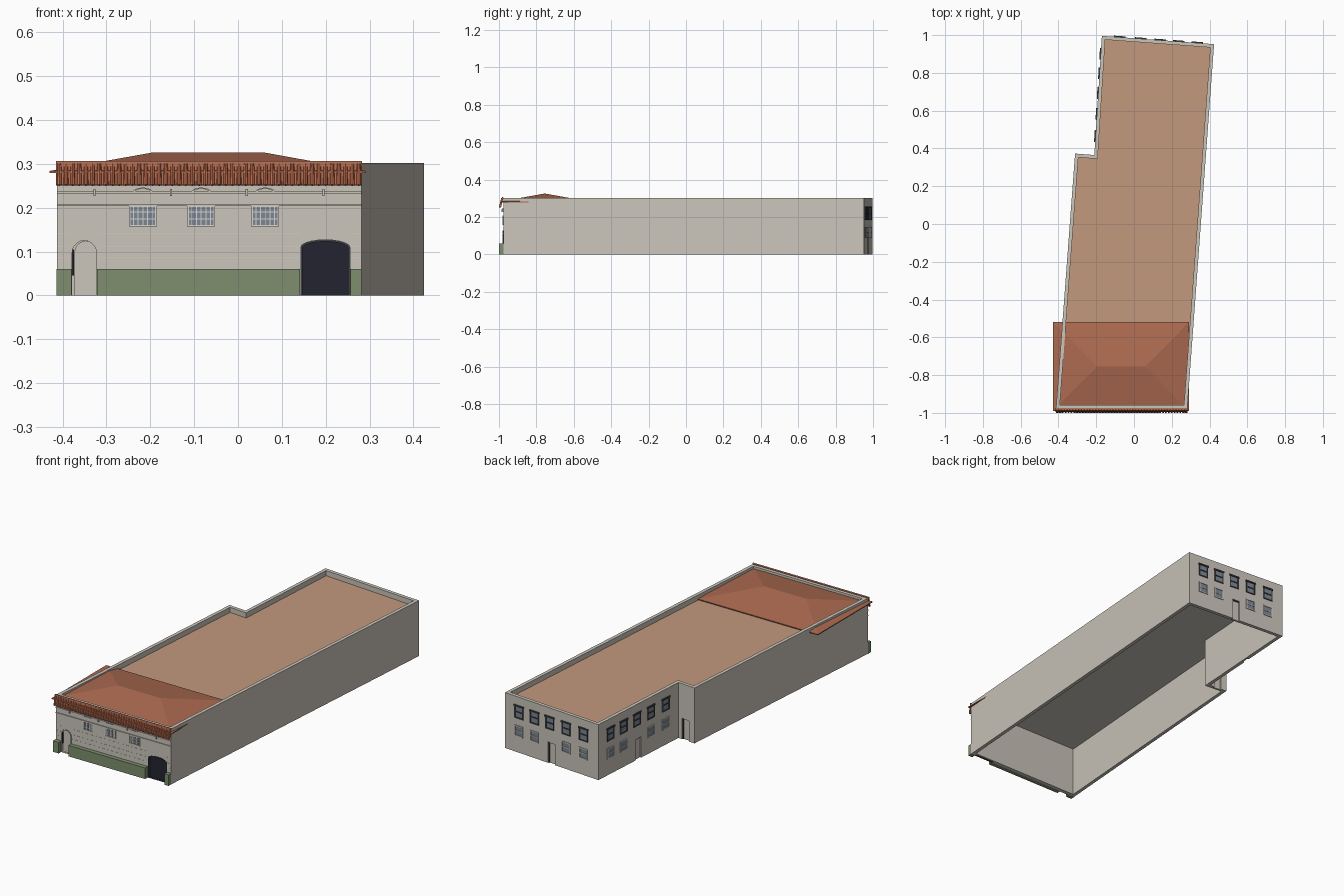
import bpy, bmesh, math
from mathutils import Matrix, Vector

if "Cube" in bpy.data.objects:
    bpy.data.objects.remove(bpy.data.objects["Cube"], do_unlink=True)


def material(name, *rgb):
    lin = [(c / 255 / 12.92) if c < 11 else ((c / 255 + 0.055) / 1.055) ** 2.4 for c in rgb]
    m = bpy.data.materials.new(name)
    m.use_nodes = True
    m.diffuse_color = (*lin, 1)
    m.node_tree.nodes["Principled BSDF"].inputs["Base Color"].default_value = (*lin, 1)
    return m


STONE = material("warm stone", 203, 197, 187)
TRIM = material("pale trim", 216, 212, 204)
GREEN = material("sage green", 126, 143, 110)
ROOF = material("terracotta roof", 172, 106, 80)
TILE = material("orange tile", 190, 106, 74)
DECK = material("tan deck", 194, 153, 125)
NAVY = material("dark navy", 36, 36, 48)
GLASS = material("blue grey glass", 124, 134, 148)
FRAME = material("charcoal frame", 62, 64, 68)


class Part:
    """Collects simple solids into one named object."""

    def __init__(self, name, *mats):
        self.name, self.mats, self.bm = name, mats, bmesh.new()

    def loop(self, M, pts, y):
        return [self.bm.verts.new(M @ Vector((a, y, b))) for a, b in pts]

    def prism(self, M, pts, y0, y1):
        a, b = self.loop(M, pts, y0), self.loop(M, pts, y1)
        self.bm.faces.new(a)
        self.bm.faces.new(b[::-1])
        for i in range(len(a)):
            self.bm.faces.new((a[i - 1], b[i - 1], b[i], a[i]))

    def box(self, M, x0, x1, y0, y1, z0, z1):
        self.prism(M, [(x0, z0), (x1, z0), (x1, z1), (x0, z1)], y0, y1)

    def ring(self, M, outer, inner, y0, y1):
        loops = [self.loop(M, p, y) for p, y in
                 ((outer, y0), (outer, y1), (inner, y1), (inner, y0))]
        for k in range(4):
            a, b = loops[k - 1], loops[k]
            for i in range(len(a)):
                self.bm.faces.new((a[i - 1], b[i - 1], b[i], a[i]))

    def finish(self):
        bmesh.ops.recalc_face_normals(self.bm, faces=self.bm.faces)
        mesh = bpy.data.meshes.new(self.name)
        self.bm.to_mesh(mesh)
        self.bm.free()
        for m in self.mats:
            mesh.materials.append(m)
        ob = bpy.data.objects.new(self.name, mesh)
        bpy.context.scene.collection.objects.link(ob)
        return ob


def arch(x0, x1, spring, top, z0=0.0, n=10):
    c, r = (x0 + x1) / 2, (x1 - x0) / 2
    curve = [(c + r * math.cos(math.pi * i / n), spring + (top - spring) * math.sin(math.pi * i / n))
             for i in range(n + 1)]
    return [(x0, z0), (x1, z0)] + curve


def inset(pts, d):
    out = []
    for i, p in enumerate(pts):
        p = Vector(p)
        u = (p - Vector(pts[i - 1])).normalized()
        v = (Vector(pts[(i + 1) % len(pts)]) - p).normalized()
        n1, n2 = Vector((-u.y, u.x)), Vector((-v.y, v.x))
        out.append(tuple(p + (n1 + n2) * d / (1 + n1.dot(n2))))
    return out


def wall_frame(p, q):
    """x runs along the wall, y points into it, z is up; also gives the length."""
    p, q = Vector(p), Vector(q)
    d = (q - p).normalized()
    return Matrix(((d.x, -d.y, 0, p.x), (d.y, d.x, 0, p.y), (0, 0, 1, 0), (0, 0, 0, 1))), (q - p).length


HEIGHT, FRONT_Y, DECK_Z = 0.302, -0.977, 0.274
outline = [(-0.413, FRONT_Y), (0.282, FRONT_Y), (0.424, 0.952),
           (-0.17, 0.996), (-0.21, 0.365), (-0.312, 0.373)]
FLAT = Matrix.Rotation(-math.pi / 2, 4, "X")
FRONT = Matrix.Translation((0, FRONT_Y, 0))
BACK, back_len = wall_frame(outline[2], outline[3])
SIDE, side_len = wall_frame(outline[3], outline[4])
STEP, step_len = wall_frame(outline[4], outline[5])

# Outer walls with recessed doorways
walls = Part("outer_walls", STONE)
walls.ring(FLAT, outline, inset(outline, 0.019), 0, -HEIGHT)
walls = walls.finish()
cut = Part("doorway_cutter", STONE)
small_arch = arch(-0.379, -0.322, 0.098, 0.126, -0.01)
big_arch = arch(0.142, 0.256, 0.11, 0.128, -0.01)
cut.prism(FRONT, small_arch, -0.02, 0.012)
cut.prism(FRONT, big_arch, -0.02, 0.012)
plain_doors = [(BACK, back_len * 0.5), (SIDE, side_len * 0.5), (STEP, step_len * 0.45)]
for M, c in plain_doors:
    cut.box(M, c - 0.022, c + 0.022, -0.02, 0.012, -0.01, 0.115)
cut = cut.finish()
mod = walls.modifiers.new("doorways", "BOOLEAN")
mod.object, mod.operation, mod.solver = cut, "DIFFERENCE", "EXACT"
deps = bpy.context.evaluated_depsgraph_get()
carved = bpy.data.meshes.new_from_object(walls.evaluated_get(deps))
walls.modifiers.clear()
walls.data = carved
bpy.data.objects.remove(cut, do_unlink=True)

# Flat roof deck, tan above and stone below
deck = Part("roof_deck", DECK, STONE)
deck.prism(FLAT, inset(outline, 0.017), -DECK_Z + 0.004, -DECK_Z)
deck = deck.finish()
for f in deck.data.polygons:
    f.material_index = 0 if f.normal.z > 0.5 else 1

# Low hipped roof over the front
hip = Part("hipped_roof", ROOF)
bm = hip.bm
corners = [(-0.43, -0.99), (0.292, -0.99), (0.292, -0.52), (-0.43, -0.52)]
low = [bm.verts.new((x, y, 0.279)) for x, y in corners]
eave = [bm.verts.new((x, y, 0.284)) for x, y in corners]
r0, r1 = (bm.verts.new((x, -0.755, 0.326)) for x in (-0.195, 0.06))
bm.faces.new(low)
for i in range(4):
    bm.faces.new((low[i - 1], low[i], eave[i], eave[i - 1]))
for f in ((eave[0], eave[1], r1, r0), (eave[1], eave[2], r1),
          (eave[2], eave[3], r0, r1), (eave[3], eave[0], r0)):
    bm.faces.new(f)
hip.finish()

# Steep tiled skirt along the front parapet
skirt = Part("tile_skirt", ROOF)
tilt = Matrix.Translation((0, FRONT_Y - 0.002, 0.305)) @ Matrix.Rotation(math.radians(-14), 4, "X")
skirt.box(tilt, -0.415, 0.283, -0.003, 0.003, -0.055, 0)
skirt.box(tilt, -0.415, 0.283, -0.005, 0.004, -0.012, 0.001)
skirt.finish()
tiles = Part("barrel_tiles", TILE)
count = 46
for i in range(count):
    x = -0.415 + 0.698 * (i + 0.5) / count
    bmesh.ops.create_cone(tiles.bm, cap_ends=True, segments=8, radius1=0.0055, radius2=0.0045,
                          depth=0.05, matrix=tilt @ Matrix.Translation((x, -0.003, -0.031)))
tiles.finish()

# Green plinth blocks between the front openings
plinth = Part("green_plinth", GREEN)
for x0, x1 in ((-0.414, -0.38), (-0.321, 0.141), (0.257, 0.282)):
    plinth.box(FRONT, x0, x1, -0.023, 0.001, 0, 0.06)
plinth.finish()

# Front doors and their surrounds
gate = Part("dark_gate", NAVY)
gate.prism(FRONT, arch(0.143, 0.255, 0.11, 0.127), 0.008, 0.0125)
gate.box(FRONT, -0.378, -0.3745, 0.002, 0.012, 0.045, 0.105)
gate.finish()
gate_frame = Part("gate_frame", FRAME)
gate_frame.ring(FRONT, arch(0.142, 0.256, 0.11, 0.128), arch(0.147, 0.251, 0.108, 0.123, 0.001), -0.001, 0.01)
gate_frame.finish()
entry = Part("entry_door", STONE)
entry.prism(FRONT, arch(-0.373, -0.322, 0.098, 0.124), 0.008, 0.0125)
entry.ring(FRONT, arch(-0.382, -0.319, 0.098, 0.129), arch(-0.378, -0.323, 0.098, 0.125, 0.001), -0.003, 0.01)
entry.finish()

# Facade string courses, brackets and small arches
mould = Part("facade_mouldings", STONE)
for z, h, d in ((0.204, 0.004, 0.004), (0.233, 0.005, 0.005)):
    mould.box(FRONT, -0.413, 0.282, -d, 0.001, z, z + h)
for x in (-0.327, -0.153, 0.02, 0.195):
    mould.box(FRONT, x - 0.0025, x + 0.0025, -0.009, 0.001, 0.227, 0.243)
front_windows = (-0.217, -0.084, 0.062)
for c in front_windows:
    mould.ring(FRONT, arch(c - 0.022, c + 0.022, 0.236, 0.246, 0.234),
               arch(c - 0.018, c + 0.018, 0.236, 0.243, 0.235), -0.007, 0.001)
mould.finish()
lines = Part("siding_lines", TRIM)
for z in (0.085, 0.11, 0.14):
    for x0, x1 in ((-0.413, -0.383), (-0.318, 0.141), (0.257, 0.282)):
        lines.box(FRONT, x0, x1, -0.0008, 0.001, z, z + 0.0012)
lines.finish()

# Windows: glass panes, pale bars and charcoal frames
glass = Part("window_glass", GLASS)
bars = Part("pale_window_bars", TRIM)
dark = Part("charcoal_window_frames", FRAME)


def rect(x0, x1, z0, z1):
    return [(x0, z0), (x1, z0), (x1, z1), (x0, z1)]


def window(M, c, w, z0, z1, frame, t):
    x0, x1 = c - w / 2, c + w / 2
    glass.box(M, x0, x1, -0.001, 0.001, z0, z1)
    frame.ring(M, rect(x0, x1, z0, z1), rect(x0 + t, x1 - t, z0 + t, z1 - t), -0.004, 0.001)


for c in front_windows:
    window(FRONT, c, 0.064, 0.157, 0.206, bars, 0.004)
    for k in range(1, 6):
        x = c - 0.032 + 0.064 * k / 6
        bars.box(FRONT, x - 0.001, x + 0.001, -0.003, 0, 0.159, 0.204)
    for z in (0.173, 0.189):
        bars.box(FRONT, c - 0.03, c + 0.03, -0.003, 0, z, z + 0.002)

for M, length in ((BACK, back_len), (SIDE, side_len)):
    for k, t in enumerate((0.15, 0.315, 0.48, 0.655, 0.84)):
        c = t * length
        window(M, c, 0.056, 0.185, 0.255, dark, 0.006)
        dark.box(M, c - 0.028, c + 0.028, -0.004, 0, 0.217, 0.223)
        dark.box(M, c - 0.031, c + 0.031, -0.006, 0, 0.249, 0.257)
        if k != 2:
            window(M, c, 0.054, 0.088, 0.146, bars, 0.005)
            bars.box(M, c - 0.026, c + 0.026, -0.003, 0, 0.115, 0.119)
for p in (glass, bars, dark):
    p.finish()

# Plain rear doors
doors = Part("rear_doors", STONE)
hoods = Part("rear_door_hoods", FRAME)
for M, c in plain_doors:
    doors.box(M, c - 0.018, c + 0.022, 0.008, 0.0125, 0, 0.11)
    hoods.box(M, c - 0.022, c - 0.018, 0.003, 0.0125, 0, 0.112)
    hoods.box(M, c - 0.022, c + 0.022, 0.003, 0.0125, 0.11, 0.115)
doors.finish()
hoods.finish()
